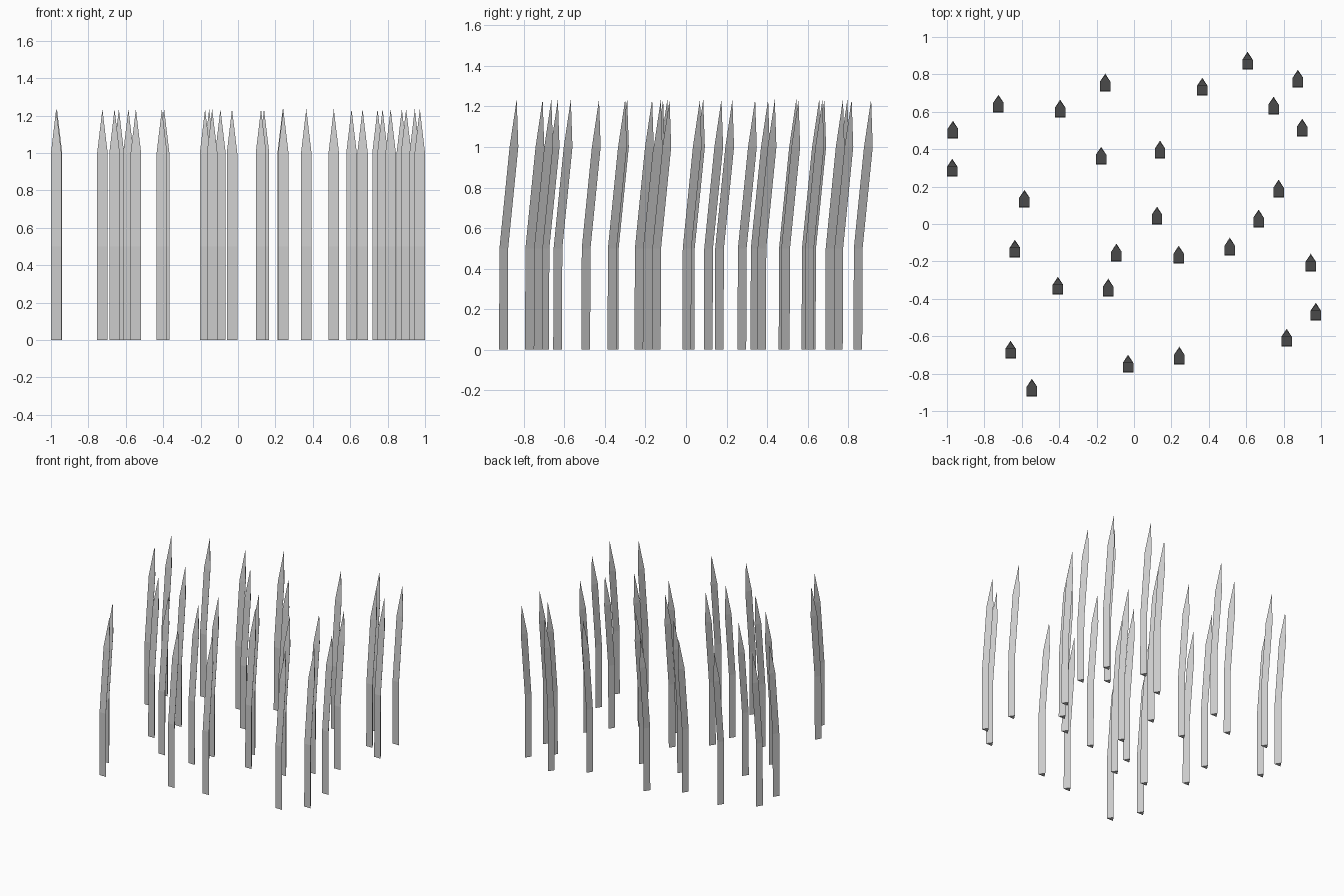
import bpy

if "Cube" in bpy.data.objects:
    bpy.data.objects.remove(bpy.data.objects["Cube"])

# Base position of every blade: x of its middle, y of its flat front
SPOTS = [
    (-.968, .457), (-.972, .254), (-.725, .596), (-.395, .570), (-.154, .709),
    (.365, .687), (.607, .826), (.876, .730), (.746, .586), (.899, .468),
    (-.176, .318), (.139, .351), (-.586, .088), (.123, -.002), (.773, .142),
    (.666, -.018), (-.637, -.179), (-.094, -.200), (.239, -.211), (.512, -.168),
    (.945, -.254), (-.407, -.377), (-.138, -.387), (.972, -.516), (.816, -.655),
    (-.660, -.719), (-.546, -.922), (-.032, -.794), (.242, -.751),
]
HALF_WIDTH, DEPTH = .028, .043
RINGS = [(0, 0), (.5, .002), (1.0, .052)]   # height, bend towards the back
TIP = (0, .087, 1.235)


def blade_mesh():
    """Triangular stalk: flat front, ridge at the back, bent to a point."""
    verts, faces = [], [(2, 1, 0)[::-1][::-1]]
    for z, bend in RINGS:
        verts += [(-HALF_WIDTH, bend, z), (HALF_WIDTH, bend, z), (0, bend + DEPTH, z)]
    verts.append(TIP)
    for r in range(len(RINGS) - 1):
        for i in range(3):
            a, b = 3 * r + i, 3 * r + (i + 1) % 3
            faces.append((a, b, b + 3, a + 3))
    top = 3 * (len(RINGS) - 1)
    for i in range(3):
        faces.append((top + i, top + (i + 1) % 3, len(verts) - 1))
    mesh = bpy.data.meshes.new("grass_blade")
    mesh.from_pydata(verts, [], faces)
    return mesh


# Scatter the shared blade
mesh = blade_mesh()
for n, (x, y) in enumerate(SPOTS, 1):
    blade = bpy.data.objects.new(f"grass_blade_{n:02d}", mesh)
    blade.location = (x, y, 0)
    bpy.context.collection.objects.link(blade)
